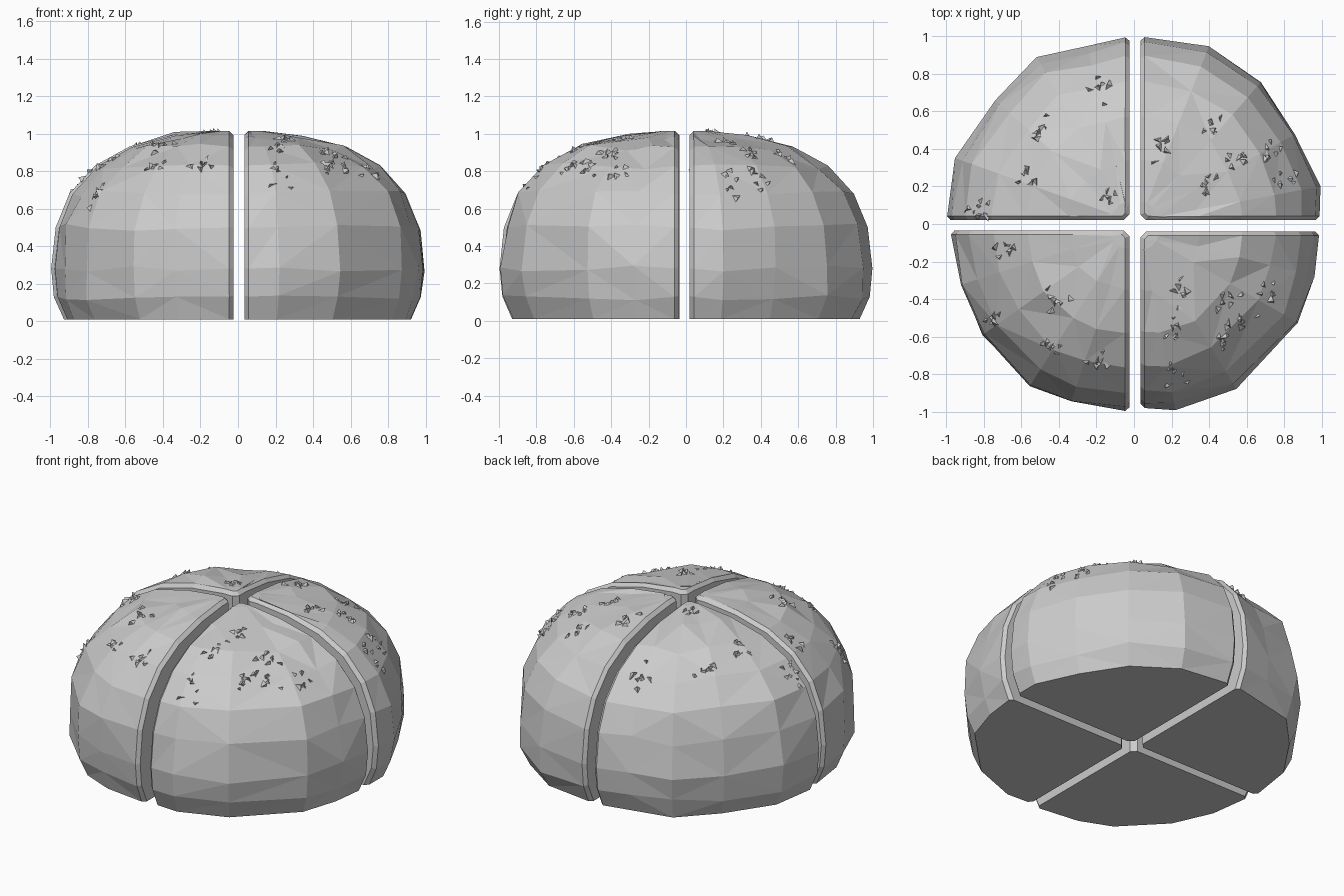
import bpy, bmesh, math, random
from mathutils import Vector
from mathutils.bvhtree import BVHTree

random.seed(7)
cube = bpy.data.objects.get("Cube")
if cube:
    bpy.data.objects.remove(cube, do_unlink=True)

# One plain grey for the whole bun
crust = bpy.data.materials.new("crust grey")
crust.use_nodes = True
GREY = (0.6, 0.6, 0.6, 1)
crust.diffuse_color = GREY
crust.node_tree.nodes["Principled BSDF"].inputs["Base Color"].default_value = GREY

# Dome profile: outline scale and height
PROFILE = [(0.93, 0.01), (0.985, 0.13), (1, 0.28), (0.975, 0.5), (0.9, 0.68),
           (0.76, 0.83), (0.57, 0.93), (0.33, 0.99), (0.1, 1.015)]

# Per quarter: inner corner, outer outline, crumb cluster centres
QUARTERS = {
    "front_right": ((-0.025, -0.035),
                    [(-0.98, -0.035), (-0.94, -0.33), (-0.82, -0.6), (-0.56, -0.87),
                     (-0.34, -0.96), (-0.025, -1)],
                    [(-0.7, -0.14), (-0.75, -0.52), (-0.4, -0.4), (-0.2, -0.73), (-0.45, -0.66)]),
    "front_left": ((0.035, -0.04),
                   [(0.99, -0.04), (0.96, -0.28), (0.88, -0.53), (0.54, -0.87),
                    (0.22, -0.99), (0.035, -0.98)],
                   [(0.25, -0.35), (0.5, -0.4), (0.2, -0.58), (0.23, -0.8), (0.45, -0.62),
                    (0.58, -0.52), (0.73, -0.35)]),
    "back_left": ((0.035, 0.02),
                  [(0.99, 0.02), (0.99, 0.2), (0.86, 0.48), (0.68, 0.76),
                   (0.4, 0.95), (0.035, 1)],
                  [(0.16, 0.4), (0.4, 0.52), (0.38, 0.22), (0.55, 0.35), (0.72, 0.38), (0.82, 0.25)]),
    "back_right": ((-0.025, 0.02),
                   [(-1, 0.02), (-0.95, 0.35), (-0.74, 0.66), (-0.52, 0.89),
                    (-0.25, 0.95), (-0.025, 1)],
                   [(-0.5, 0.52), (-0.2, 0.72), (-0.6, 0.25), (-0.15, 0.14), (-0.85, 0.08)]),
}


def add_object(name, bm):
    mesh = bpy.data.meshes.new(name)
    bm.to_mesh(mesh)
    mesh.materials.append(crust)
    bpy.context.collection.objects.link(bpy.data.objects.new(name, mesh))


def build_quarter(corner, outline):
    """Loft scaled outlines into a wedge, then chamfer the cut edges."""
    bm = bmesh.new()
    cx, cy = corner
    sx, sy = math.copysign(0.03, cx), math.copysign(0.03, cy)
    last = len(outline) - 1
    rings = []
    for level, (scale, z) in enumerate(PROFILE):
        ring = [bm.verts.new((cx + sx, cy, z))]
        for i, (x, y) in enumerate(outline):
            s, h = scale, z
            if 0 < i < last and 0 < level < len(PROFILE) - 1:
                s += random.uniform(-0.02, 0.012)
                h += random.uniform(-0.02, 0.02)
            ring.append(bm.verts.new((cx + (x - cx) * s, cy + (y - cy) * s, h)))
        ring.append(bm.verts.new((cx, cy + sy, z)))
        rings.append(ring)
    count = len(rings[0])
    for low, high in zip(rings, rings[1:]):
        for i in range(count):
            j = (i + 1) % count
            bm.faces.new((low[i], low[j], high[j], high[i]))
    bm.faces.new(rings[0])
    bm.faces.new(rings[-1])
    bmesh.ops.recalc_face_normals(bm, faces=bm.faces)
    # Chamfer where the dome meets the two cut walls
    top = rings[-1]
    pairs = [(top[0], top[1]), (top[-2], top[-1]), (top[-1], top[0])]
    for low, high in zip(rings, rings[1:]):
        pairs += [(low[1], high[1]), (low[-2], high[-2])]
    bmesh.ops.bevel(bm, geom=[bm.edges.get(p) for p in pairs], offset=0.022,
                    segments=1, affect='EDGES')
    bmesh.ops.triangulate(bm, faces=bm.faces)
    bmesh.ops.recalc_face_normals(bm, faces=bm.faces)
    return bm


def build_crumbs(surface, clusters):
    """Scatter thin torn flakes around each cluster centre."""
    bm = bmesh.new()
    for x, y in clusters:
        for _ in range(7):
            start = Vector((x + random.gauss(0, 0.035), y + random.gauss(0, 0.035), 2))
            hit, normal, _, _ = surface.ray_cast(start, Vector((0, 0, -1)))
            if hit is None or hit.z < 0.55:
                continue
            side = normal.orthogonal().normalized()
            other = normal.cross(side)
            turn = random.uniform(0, math.tau)
            base = []
            for k in range(3):
                a = turn + k * math.tau / 3 + random.uniform(-0.5, 0.5)
                r = random.uniform(0.012, 0.045)
                base.append(bm.verts.new(hit + (side * math.cos(a) + other * math.sin(a)) * r
                                         - normal * 0.008))
            tip = bm.verts.new(hit + normal * random.uniform(0.008, 0.024)
                               + side * random.uniform(-0.02, 0.02))
            bm.faces.new(base)
            for k in range(3):
                bm.faces.new((base[k], base[(k + 1) % 3], tip))
    bmesh.ops.recalc_face_normals(bm, faces=bm.faces)
    return bm


for name, (corner, outline, clusters) in QUARTERS.items():
    quarter = build_quarter(corner, outline)
    crumbs = build_crumbs(BVHTree.FromBMesh(quarter), clusters)
    add_object(name + "_quarter", quarter)
    add_object(name + "_crumbs", crumbs)
    quarter.free()
    crumbs.free()
